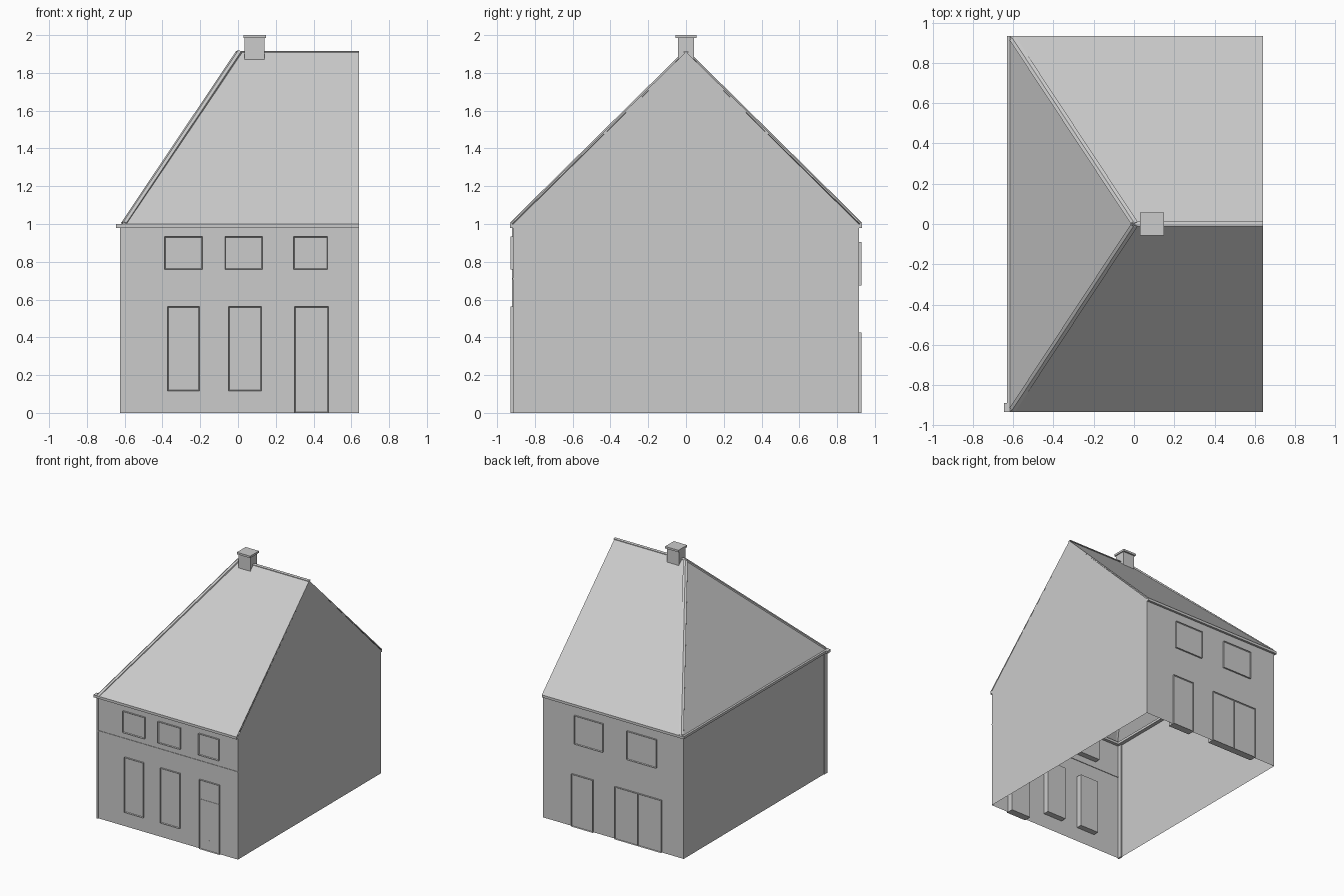
import bpy, bmesh
from mathutils import Vector

if "Cube" in bpy.data.objects:
    bpy.data.objects.remove(bpy.data.objects["Cube"], do_unlink=True)

grey = bpy.data.materials.new("plain_grey")
grey.use_nodes = True
grey.diffuse_color = (0.6, 0.6, 0.6, 1)
grey.node_tree.nodes["Principled BSDF"].inputs["Base Color"].default_value = (0.6, 0.6, 0.6, 1)


def finish(name, bm):
    mesh = bpy.data.meshes.new(name)
    bm.to_mesh(mesh)
    bm.free()
    mesh.materials.append(grey)
    obj = bpy.data.objects.new(name, mesh)
    bpy.context.collection.objects.link(obj)
    return obj


def panel(name, points):
    bm = bmesh.new()
    bm.faces.new([bm.verts.new(p) for p in points])
    return finish(name, bm)


def box_mesh(lo, hi):
    bm = bmesh.new()
    bmesh.ops.create_cube(bm, size=1)
    for v in bm.verts:
        v.co = [l + (c + 0.5) * (h - l) for l, h, c in zip(lo, hi, v.co)]
    return bm


def box(name, lo, hi):
    return finish(name, box_mesh(lo, hi))


def opening(name, x0, x1, z0, z1, side):
    """Framed box through the wall, with a pane recessed on the outer face."""
    ys = sorted((side * OUT, side * (OUT - 0.06)))
    bm = box_mesh((x0, ys[0], z0), (x1, ys[1], z1))
    outer = [f for f in bm.faces if f.normal.y * side > 0.9]
    bmesh.ops.inset_region(bm, faces=outer, thickness=0.007)
    bmesh.ops.translate(bm, verts=outer[0].verts, vec=(0, -side * 0.007, 0))
    # Keep the recess walls square to the pane
    return finish(name, bm)


def ridge_cap(name, a, b, width, rise):
    """Peaked tile strip running from a to b."""
    a, b = Vector(a), Vector(b)
    side = (b - a).cross(Vector((0, 0, 1))).normalized() * width
    up = side.cross(b - a).normalized() * rise
    bm = bmesh.new()
    ends = [[bm.verts.new(p + o) for o in (-side - up * 0.6, -side + up * 0.4, up, side + up * 0.4, side - up * 0.6)]
            for p in (a, b)]
    bm.faces.new(ends[0])
    bm.faces.new(ends[1][::-1])
    for i in range(5):
        j = (i + 1) % 5
        bm.faces.new((ends[0][i], ends[1][i], ends[1][j], ends[0][j]))
    bmesh.ops.recalc_face_normals(bm, faces=bm.faces[:])
    return finish(name, bm)


LEFT, RIGHT, WALL, EAVE, OUT = -0.62, 0.64, 0.915, 0.933, 0.928
TOP, PEAK = 1.0, 1.912

# Walls: an open-bottomed shell
panel("front_wall", [(LEFT, -WALL, 0), (RIGHT, -WALL, 0), (RIGHT, -WALL, TOP), (LEFT, -WALL, TOP)])
panel("back_wall", [(RIGHT, WALL, 0), (LEFT, WALL, 0), (LEFT, WALL, TOP), (RIGHT, WALL, TOP)])
panel("hip_end_wall", [(LEFT, WALL, 0), (LEFT, -WALL, 0), (LEFT, -WALL, TOP), (LEFT, WALL, TOP)])
panel("gable_wall", [(RIGHT, -WALL, 0), (RIGHT, WALL, 0), (RIGHT, WALL, TOP),
                     (RIGHT, 0, PEAK - 0.01), (RIGHT, -WALL, TOP)])

# Roof: two long slopes and one hip
hip_x = -0.615
roofs = [
    panel("front_roof", [(hip_x, -EAVE, TOP), (RIGHT, -EAVE, TOP), (RIGHT, 0, PEAK), (0, 0, PEAK)]),
    panel("back_roof", [(RIGHT, EAVE, TOP), (hip_x, EAVE, TOP), (0, 0, PEAK), (RIGHT, 0, PEAK)]),
    panel("hip_roof", [(hip_x, EAVE, TOP), (hip_x, -EAVE, TOP), (0, 0, PEAK)]),
]
for roof in roofs:
    thick = roof.modifiers.new("thickness", 'SOLIDIFY')
    thick.thickness = 0.008
    thick.offset = -1
for name, s in (("front", -1), ("back", 1)):
    ridge_cap(name + "_hip_cap", (hip_x + 0.012, s * (EAVE - 0.012), TOP + 0.004), (0.005, 0, PEAK), 0.017, 0.01)
ridge_cap("ridge_cap", (0, 0, PEAK), (RIGHT, 0, PEAK), 0.013, 0.005)

# Gutters, corner pipe and brick band
box("front_gutter", (-0.645, -0.933, 0.98), (RIGHT, -0.89, TOP))
box("back_gutter", (-0.63, 0.89, 0.98), (RIGHT, 0.933, TOP))
box("hip_gutter", (-0.632, -0.93, 0.98), (-0.59, 0.93, TOP))
box("corner_pipe", (-0.625, -0.922, 0), (-0.61, -0.88, 0.98))
box("front_band", (LEFT, -0.919, 0.705), (RIGHT, -0.91, 0.713))

# Front openings
for i, (x0, x1) in enumerate(((-0.388, -0.188), (-0.07, 0.13), (0.293, 0.475))):
    opening(f"front_upper_window_{i + 1}", x0, x1, 0.76, 0.933, -1)
for i, (x0, x1) in enumerate(((-0.372, -0.203), (-0.05, 0.125))):
    opening(f"front_lower_window_{i + 1}", x0, x1, 0.117, 0.562, -1)
opening("front_door", 0.3, 0.48, 0, 0.562, -1)
box("front_door_transom", (0.307, -0.924, 0.4), (0.473, -0.92, 0.406))
box("front_door_slot", (0.375, -0.924, 0.08), (0.4, -0.92, 0.088))

# Back openings
opening("back_upper_window_1", 0.1, 0.356, 0.675, 0.905, 1)
opening("back_upper_window_2", -0.38, -0.114, 0.675, 0.905, 1)
opening("back_door", 0.187, 0.383, 0, 0.425, 1)
opening("garden_door_1", -0.216, -0.008, 0, 0.425, 1)
opening("garden_door_2", -0.425, -0.216, 0, 0.425, 1)

# Chimney
box("chimney", (0.034, -0.043, 1.866), (0.14, 0.043, 1.985))
box("chimney_cap", (0.029, -0.056, 1.984), (0.148, 0.056, 2.0))
